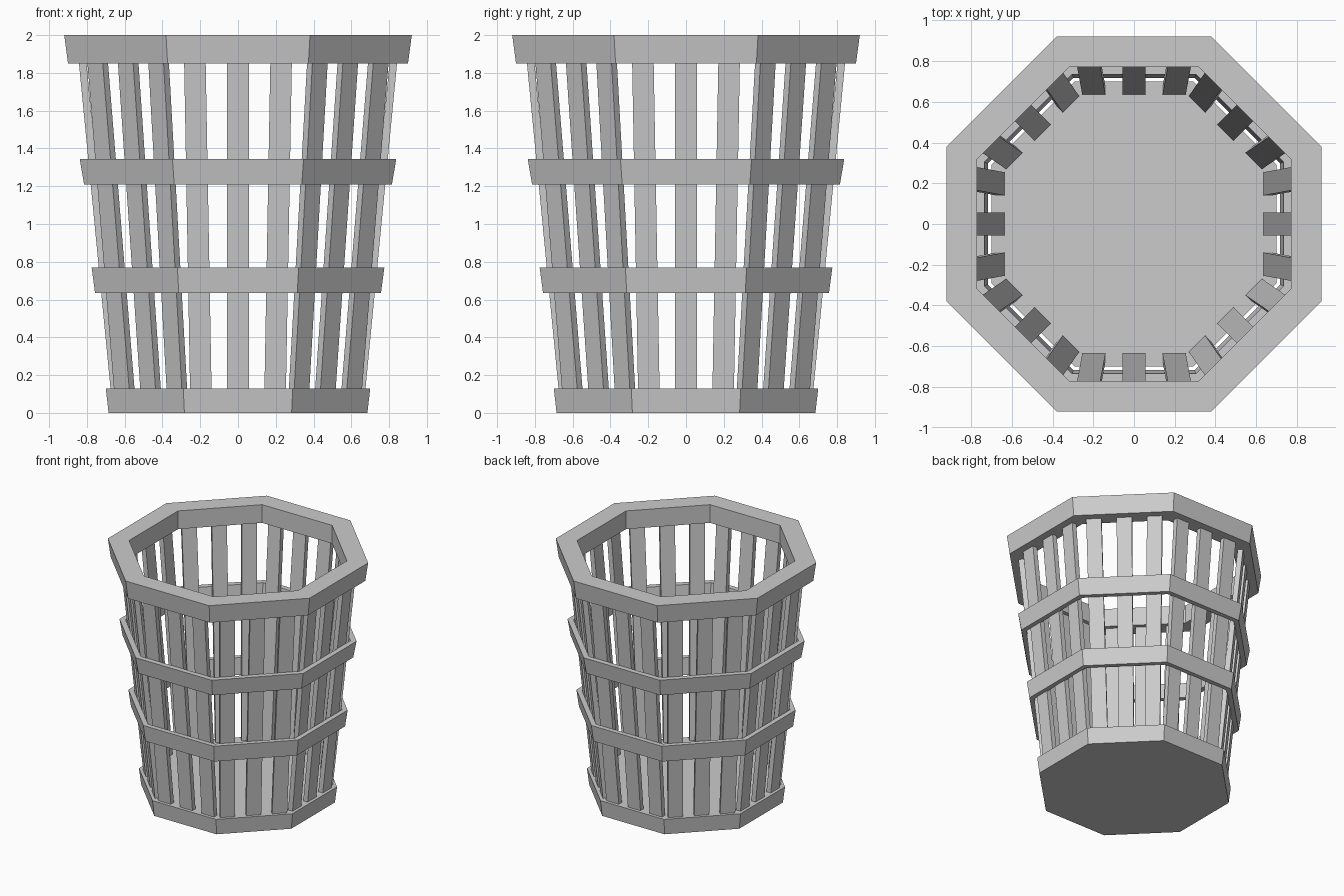
import bpy, bmesh, math
from mathutils import Vector

SIDES = 8
cube = bpy.data.objects.get("Cube")
if cube:
    bpy.data.objects.remove(cube, do_unlink=True)

grey = bpy.data.materials.new("plain grey")
grey.use_nodes = True
colour = (0.6, 0.6, 0.6, 1)
grey.diffuse_color = colour
grey.node_tree.nodes["Principled BSDF"].inputs["Base Color"].default_value = colour


def finish(name, bm):
    bmesh.ops.recalc_face_normals(bm, faces=bm.faces)
    mesh = bpy.data.meshes.new(name)
    bm.to_mesh(mesh)
    bm.free()
    mesh.materials.append(grey)
    obj = bpy.data.objects.new(name, mesh)
    bpy.context.collection.objects.link(obj)
    return obj


def octagon(bm, apothem, z):
    """Ring of corners with a flat side facing the front."""
    r = apothem / math.cos(math.pi / SIDES)
    angles = [(i + 0.5) * math.tau / SIDES for i in range(SIDES)]
    return [bm.verts.new((r * math.cos(a), r * math.sin(a), z)) for a in angles]


def bridge(bm, low, high):
    for i in range(SIDES):
        j = (i + 1) % SIDES
        bm.faces.new((low[i], low[j], high[j], high[i]))


def hoop(name, profile):
    """Closed (apothem, z) profile carried around the octagon."""
    bm = bmesh.new()
    rings = [octagon(bm, a, z) for a, z in profile]
    for i, ring in enumerate(rings):
        bridge(bm, ring, rings[(i + 1) % len(rings)])
    return finish(name, bm)


# Solid base
bm = bmesh.new()
bottom, top = octagon(bm, 0.685, 0), octagon(bm, 0.7, 0.13)
bridge(bm, bottom, top)
bm.faces.new(bottom)
bm.faces.new(top)
finish("base", bm)

# Hoops and thick rim
hoop("lower_hoop", [(0.757, 0.635), (0.775, 0.77), (0.735, 0.77), (0.718, 0.635)])
hoop("upper_hoop", [(0.815, 1.21), (0.838, 1.345), (0.795, 1.345), (0.775, 1.21)])
hoop("rim", [(0.9, 1.85), (0.92, 2), (0.77, 2), (0.77, 1.85)])

# Leaning slats, three on each side
THICK, HALF = 0.04, 0.057
for side in range(SIDES):
    a = side * math.tau / SIDES
    out = Vector((math.cos(a), math.sin(a), 0))
    along = Vector((-math.sin(a), math.cos(a), 0))
    for step, label in zip((-1, 0, 1), ("first", "middle", "last")):
        bm = bmesh.new()
        ends = []
        for inner, shift, z in ((0.635, 0.197, 0.13), (0.802, 0.228, 1.85)):
            corners = ((0, -HALF), (THICK, -HALF), (THICK, HALF), (0, HALF))
            ends.append([bm.verts.new(out * (inner + d) + along * (step * shift + w)
                                      + Vector((0, 0, z))) for d, w in corners])
        low, high = ends
        for i in range(4):
            j = (i + 1) % 4
            bm.faces.new((low[i], low[j], high[j], high[i]))
        bm.faces.new(low)
        bm.faces.new(high)
        finish(f"{label}_slat_side_{side + 1}", bm)
